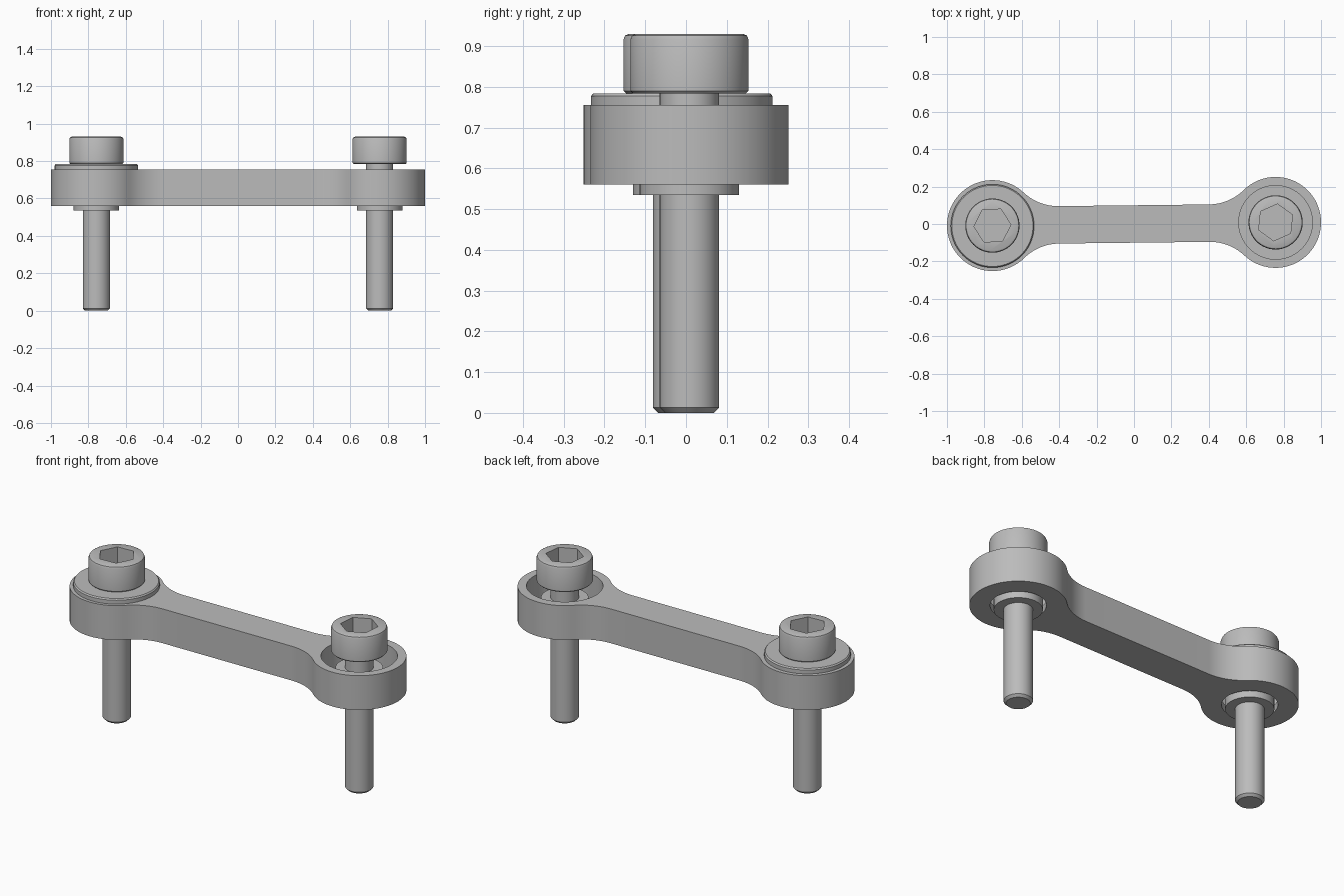
import bpy, bmesh, math
from mathutils import Matrix

cube = bpy.data.objects.get("Cube")
if cube:
    bpy.data.objects.remove(cube, do_unlink=True)

# One plain metal for every part
steel = bpy.data.materials.new("grey steel")
steel.use_nodes = True
steel.diffuse_color = (0.5, 0.5, 0.5, 1)
steel.node_tree.nodes["Principled BSDF"].inputs["Base Color"].default_value = steel.diffuse_color

SEGMENTS = 72
EYE_X, EYE_Y = 0.757, 0.0085
ARM_BOTTOM, ARM_TOP = 0.56, 0.755
EYE_R, NECK, FILLET = 0.243, 0.1, 0.27


def finish(name, bm, location=(0, 0, 0)):
    bmesh.ops.recalc_face_normals(bm, faces=bm.faces)
    mesh = bpy.data.meshes.new(name)
    bm.to_mesh(mesh)
    bm.free()
    mesh.materials.append(steel)
    obj = bpy.data.objects.new(name, mesh)
    bpy.context.collection.objects.link(obj)
    obj.location = location
    return obj


def activate(obj):
    bpy.ops.object.select_all(action='DESELECT')
    obj.select_set(True)
    bpy.context.view_layer.objects.active = obj


def smooth(obj):
    activate(obj)
    bpy.ops.object.shade_smooth_by_angle(angle=math.radians(25))


def lathe(name, profile, x, y):
    """Turned solid from (radius, height) points, bottom to top."""
    bm = bmesh.new()
    rings = []
    for r, z in profile:
        rings.append([bm.verts.new((r * math.cos(a), r * math.sin(a), z))
                      for a in (math.tau * i / SEGMENTS for i in range(SEGMENTS))])
    for low, high in zip(rings, rings[1:]):
        for i in range(SEGMENTS):
            j = (i + 1) % SEGMENTS
            bm.faces.new((low[i], low[j], high[j], high[i]))
    bm.faces.new(rings[0])
    bm.faces.new(rings[-1])
    return finish(name, bm, (x, y, 0))


def cut(obj, cutter):
    mod = obj.modifiers.new("cut", 'BOOLEAN')
    mod.operation, mod.solver, mod.object = 'DIFFERENCE', 'EXACT', cutter
    cutter.hide_render = True
    activate(obj)
    bpy.ops.object.modifier_apply(modifier=mod.name)
    bpy.data.objects.remove(cutter, do_unlink=True)


def arc(cx, cy, r, start, end, steps):
    return [(cx + r * math.cos(start + (end - start) * i / steps),
             cy + r * math.sin(start + (end - start) * i / steps)) for i in range(steps + 1)]


# Arm: two round eyes joined by a bar with tangent fillets
reach = math.hypot(EYE_X, EYE_Y)
tilt = math.atan2(EYE_Y, EYE_X)
rise = NECK + FILLET
run = math.sqrt((EYE_R + FILLET) ** 2 - rise ** 2)
touch = math.atan2(rise, -run)
quarter = arc(reach, 0, EYE_R, 0, touch, 28)
quarter += arc(reach - run, rise, FILLET, touch - math.pi, -math.pi / 2, 14)[1:]
half = quarter + [(-x, y) for x, y in reversed(quarter)]
outline = half + [(x, -y) for x, y in reversed(half[1:-1])]
bm = bmesh.new()
base = bm.faces.new([bm.verts.new((x, y, ARM_BOTTOM)) for x, y in outline])
top = bmesh.ops.extrude_face_region(bm, geom=[base])["geom"]
bmesh.ops.translate(bm, vec=(0, 0, ARM_TOP - ARM_BOTTOM),
                    verts=[g for g in top if isinstance(g, bmesh.types.BMVert)])
bmesh.ops.rotate(bm, verts=bm.verts, matrix=Matrix.Rotation(tilt, 3, 'Z'))
arm = finish("arm", bm)

for side, label, hex_turn in ((-1, "right", 3), (1, "left", 24)):
    x, y = side * EYE_X, side * EYE_Y

    # Stepped bore: wide recess above a narrower through hole
    cut(arm, lathe("bore_cutter", [(0.14, 0.5), (0.14, 0.6), (0.197, 0.6), (0.197, 0.8)], x, y))

    # Sleeve standing in the bore and showing below
    smooth(lathe(label + "_sleeve", [(0.122, 0.535), (0.122, 0.69)], x, y))

    # Socket head bolt with chamfered tip and rounded head
    bolt = lathe(label + "_bolt", [
        (0.06, 0), (0.073, 0.013), (0.073, 0.784), (0.139, 0.784), (0.145, 0.79),
        (0.145, 0.916), (0.141, 0.926), (0.132, 0.93)], x, y)
    bm = bmesh.new()
    bmesh.ops.create_cone(bm, cap_ends=True, segments=6, radius1=0.099, radius2=0.099, depth=0.2)
    # Put one corner of the hexagon on the x axis before turning it
    corner = bm.verts[:][0].co
    spin = math.radians(hex_turn) - math.atan2(corner.y, corner.x)
    bmesh.ops.rotate(bm, verts=bm.verts, matrix=Matrix.Rotation(spin, 3, 'Z'))
    cut(bolt, finish("socket_cutter", bm, (x, y, 0.94)))
    smooth(bolt)

smooth(arm)

# Washer capping one eye
smooth(lathe("right_washer", [(0.223, ARM_TOP), (0.223, 0.777), (0.217, 0.784)],
             -EYE_X, -EYE_Y - 0.002))
